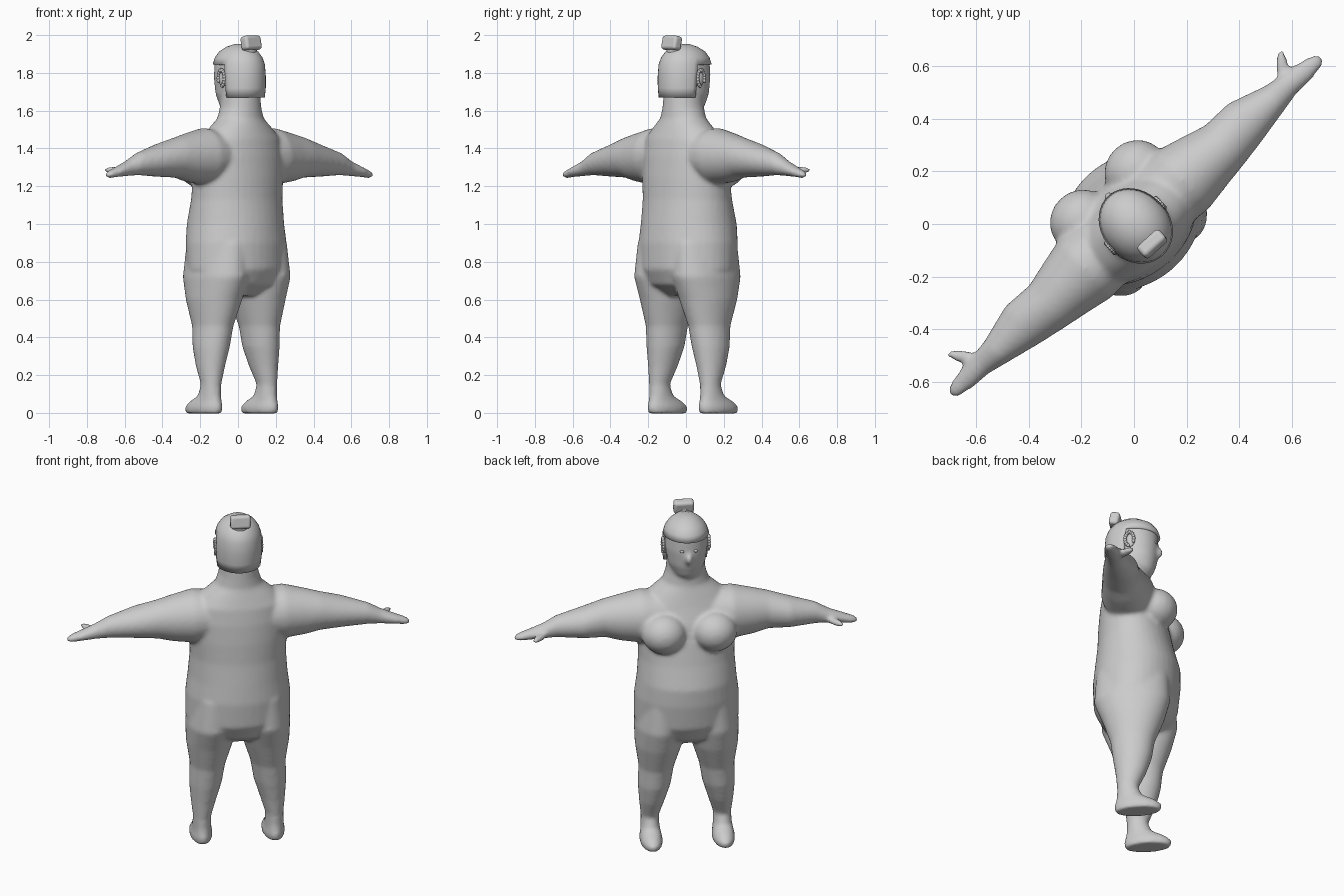
import bpy
import bmesh
from math import cos, sin, pi, radians
from mathutils import Matrix, Vector

TURN = radians(222.3)  # the figure stands turned on the ground
SIDES = (-1, 1)

old = bpy.data.objects.get("Cube")
if old:
    bpy.data.objects.remove(old, do_unlink=True)

clay = bpy.data.materials.new("plain grey")
clay.use_nodes = True
grey = (0.6, 0.6, 0.6, 1)
clay.diffuse_color = grey
clay.node_tree.nodes["Principled BSDF"].inputs["Base Color"].default_value = grey


def loft(bm, rings, count=40):
    """Skin a row of ellipses; each ring is (centre, first half axis, second half axis)."""
    rows = []
    for centre, first, second in rings:
        angles = [2 * pi * i / count for i in range(count)]
        rows.append([bm.verts.new(centre + first * cos(a) + second * sin(a)) for a in angles])
    faces = [bm.faces.new(rows[0]), bm.faces.new(rows[-1])]
    for low, high in zip(rows, rows[1:]):
        for i in range(count):
            j = (i + 1) % count
            faces.append(bm.faces.new((low[i], low[j], high[j], high[i])))
    bmesh.ops.recalc_face_normals(bm, faces=faces)


def upright(bm, table, side=1):
    """Rings stacked along z: height, sideways, forward, half width, half depth."""
    loft(bm, [(Vector((side * x, -f, z)), Vector((w, 0, 0)), Vector((0, d, 0)))
              for z, x, f, w, d in table])


def sideways(bm, table, side):
    """Rings along the arm: reach, forward, height, half depth, half thickness."""
    loft(bm, [(Vector((side * x, -f, z)), Vector((0, d, 0)), Vector((0, 0, t)))
              for x, f, z, d, t in table])


def ball(bm, place, radii, spin=0.0, tilt=0.0):
    x, f, z = place
    matrix = (Matrix.Translation((x, -f, z)) @ Matrix.Rotation(spin, 4, "Z")
              @ Matrix.Rotation(tilt, 4, "X") @ Matrix.Diagonal((*radii, 1)))
    bmesh.ops.create_uvsphere(bm, u_segments=20, v_segments=12, radius=1, matrix=matrix)


def finish(bm, name):
    mesh = bpy.data.meshes.new(name)
    bm.to_mesh(mesh)
    bm.free()
    mesh.materials.append(clay)
    for face in mesh.polygons:
        face.use_smooth = True
    obj = bpy.data.objects.new(name, mesh)
    bpy.context.collection.objects.link(obj)
    obj.rotation_euler.z = TURN
    return obj


# Body: torso, head, limbs fused into one soft skin
body = bmesh.new()
upright(body, [
    (.62, 0, .01, .15, .1), (.68, 0, .01, .26, .19), (.76, 0, .01, .29, .23),
    (.9, 0, .015, .288, .24), (1, 0, .02, .275, .235), (1.13, 0, .01, .265, .21),
    (1.25, 0, 0, .27, .195), (1.36, 0, -.01, .27, .175), (1.45, 0, -.02, .25, .15),
    (1.51, 0, -.02, .19, .13), (1.56, 0, -.02, .13, .113), (1.62, 0, -.02, .11, .108),
    (1.74, 0, -.02, .1, .1)])
upright(body, [
    (1.605, 0, .05, .04, .04), (1.63, 0, .035, .075, .075), (1.69, 0, .02, .104, .108),
    (1.78, 0, .01, .118, .125), (1.86, 0, 0, .116, .132), (1.91, 0, 0, .085, .1),
    (1.935, 0, 0, .04, .05)])
ball(body, (0, .138, 1.745), (.018, .022, .032))
for s in SIDES:
    # Leg and foot
    upright(body, [
        (-.003, .2, .05, .058, .125), (.03, .2, .05, .064, .132), (.06, .2, .035, .056, .11),
        (.09, .2, .005, .052, .072), (.15, .2, -.008, .05, .058), (.25, .19, .008, .071, .085),
        (.35, .178, .015, .09, .108), (.46, .167, .015, .097, .122), (.6, .155, .018, .13, .17),
        (.72, .15, .01, .138, .21), (.9, .14, .01, .12, .2)], s)
    # Arm and flat hand
    sideways(body, [
        (.1, 0, 1.36, .14, .13), (.25, 0, 1.358, .148, .15), (.37, -.005, 1.352, .122, .128),
        (.45, -.01, 1.352, .105, .107), (.57, .002, 1.337, .096, .087),
        (.72, -.005, 1.318, .058, .06), (.79, -.003, 1.296, .046, .042),
        (.87, -.007, 1.277, .04, .028), (.93, -.01, 1.262, .028, .02),
        (.95, -.01, 1.258, .012, .01)], s)
    ball(body, (s * .815, .06, 1.285), (.07, .024, .02), -s * radians(52))
    # Chest
    ball(body, (s * .14, .14, 1.305), (.125, .12, .112))
skin = finish(body, "body")
fuse = skin.modifiers.new("fuse", "REMESH")
fuse.mode = "VOXEL"
fuse.voxel_size = .011
fuse.use_smooth_shade = True
soften = skin.modifiers.new("soften", "SMOOTH")
soften.factor = .5
soften.iterations = 8

# Hair: a cap with an opening for the face
cap = bmesh.new()
upright(cap, [
    (1.67, 0, -.02, .118, .132), (1.72, 0, -.017, .124, .14), (1.78, 0, -.012, .126, .146),
    (1.845, 0, -.006, .123, .147), (1.88, 0, -.005, .112, .134), (1.91, 0, -.005, .092, .11),
    (1.935, 0, -.01, .06, .072), (1.948, 0, -.01, .025, .03)])
opening = [f for f in cap.faces
           if f.calc_center_median().z < 1.68 and len(f.verts) > 4
           or f.calc_center_median().z < 1.845 and f.calc_center_median().y < .035]
bmesh.ops.delete(cap, geom=opening, context="FACES")
hair = finish(cap, "hair")
shell = hair.modifiers.new("thickness", "SOLIDIFY")
shell.thickness = .02
shell.offset = -.6

# Bun: a flat rounded block on a narrow stem
bun_mesh = bmesh.new()
bmesh.ops.create_cube(bun_mesh, size=1, matrix=Matrix.Translation((0, .103, 1.958))
                      @ Matrix.Rotation(radians(12), 4, "X")
                      @ Matrix.Diagonal((.112, .055, .075, 1)))
bun = finish(bun_mesh, "hair_bun")
rounding = bun.modifiers.new("rounding", "BEVEL")
rounding.width = .016
rounding.segments = 4
stem = bmesh.new()
upright(stem, [(1.88, 0, -.085, .045, .035), (1.95, 0, -.1, .036, .022)])
finish(stem, "bun_stem")

# Ears with a raised rim, and small eyes
for s, label in zip(SIDES, ("right", "left")):
    ear = bmesh.new()
    ball(ear, (s * .117, -.005, 1.768), (.012, .026, .042), 0, radians(8))
    for i in range(14):
        a = pi * (i / 13 * 1.5 - .4)
        ball(ear, (s * .127, -.008 - .024 * cos(a), 1.772 + .042 * sin(a)), (.009, .009, .011))
    finish(ear, label + "_ear")
    eye = bmesh.new()
    ball(eye, (s * .038, .127, 1.79), (.011, .007, .008))
    finish(eye, label + "_eye")

# Smooth shading that keeps the hard edges
bpy.ops.object.select_all(action="DESELECT")
for name in ("hair", "hair_bun", "bun_stem"):
    bpy.data.objects[name].select_set(True)
bpy.context.view_layer.objects.active = hair
bpy.ops.object.shade_smooth_by_angle(angle=radians(40))
